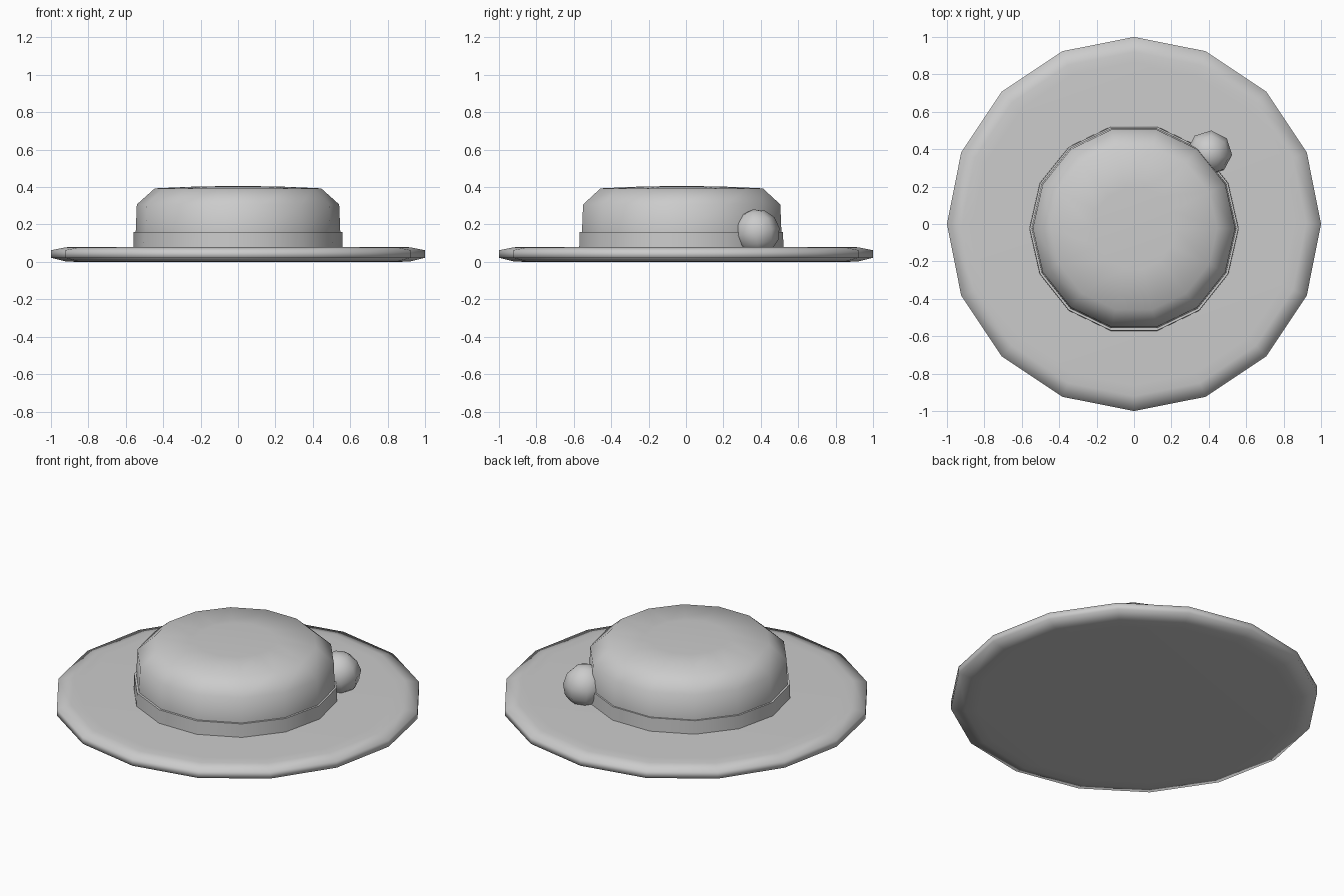
import bpy, bmesh, math
from mathutils import Matrix

if "Cube" in bpy.data.objects:
    bpy.data.objects.remove(bpy.data.objects["Cube"])

felt = bpy.data.materials.new("pale_grey")
felt.diffuse_color = (0.6, 0.6, 0.6, 1)
felt.use_nodes = True
felt.node_tree.nodes["Principled BSDF"].inputs["Base Color"].default_value = felt.diffuse_color


def finish(name, bm, smooth=True):
    bmesh.ops.recalc_face_normals(bm, faces=bm.faces)
    me = bpy.data.meshes.new(name)
    bm.to_mesh(me)
    bm.free()
    me.materials.append(felt)
    for p in me.polygons:
        p.use_smooth = smooth
    ob = bpy.data.objects.new(name, me)
    bpy.context.collection.objects.link(ob)
    return ob


def lathe(name, profile, sides, cy=0.0, smooth=True):
    """Turn (radius, z) points around a vertical axis; radius 0 gives a pole."""
    bm = bmesh.new()
    rings = []
    for r, z in profile:
        n = sides if r > 0 else 1
        rings.append([bm.verts.new((r * math.cos(2 * math.pi * i / sides),
                                    cy + r * math.sin(2 * math.pi * i / sides), z))
                      for i in range(n)])
    for a, b in zip(rings, rings[1:]):
        for i in range(sides):
            j = (i + 1) % sides
            if len(a) == 1:
                bm.faces.new((a[0], b[j], b[i]))
            elif len(b) == 1:
                bm.faces.new((a[i], a[j], b[0]))
            else:
                bm.faces.new((a[i], a[j], b[j], b[i]))
    return finish(name, bm, smooth)


# Wide flat brim with a thinned, rounded rim
lathe("brim", [(0, 0), (0.86, 0), (0.92, 0.002), (1.0, 0.022), (1.0, 0.062),
               (0.92, 0.078), (0.86, 0.08), (0, 0.08)], 16)

# Low crown with a rounded shoulder and slightly domed top
lathe("crown", [(0.548, 0.07), (0.547, 0.16), (0.541, 0.307), (0.445, 0.393),
                (0.22, 0.403), (0, 0.406)], 14, -0.023)

# Band around the foot of the crown
band = lathe("hat_band", [(0.545, 0.075), (0.56, 0.075), (0.558, 0.16),
                          (0.545, 0.16)], 14, -0.025)
bpy.context.view_layer.objects.active = band
band.select_set(True)
bpy.ops.object.shade_smooth_by_angle(angle=math.radians(40))

# Round bobble at the back right of the band
bm = bmesh.new()
bmesh.ops.create_uvsphere(bm, u_segments=8, v_segments=6, radius=0.122,
                          matrix=Matrix.Translation((0.403, 0.38, 0.16))
                          @ Matrix.Rotation(math.radians(10), 4, 'X')
                          @ Matrix.Rotation(math.radians(-5), 4, 'Z'))
finish("bobble", bm)
